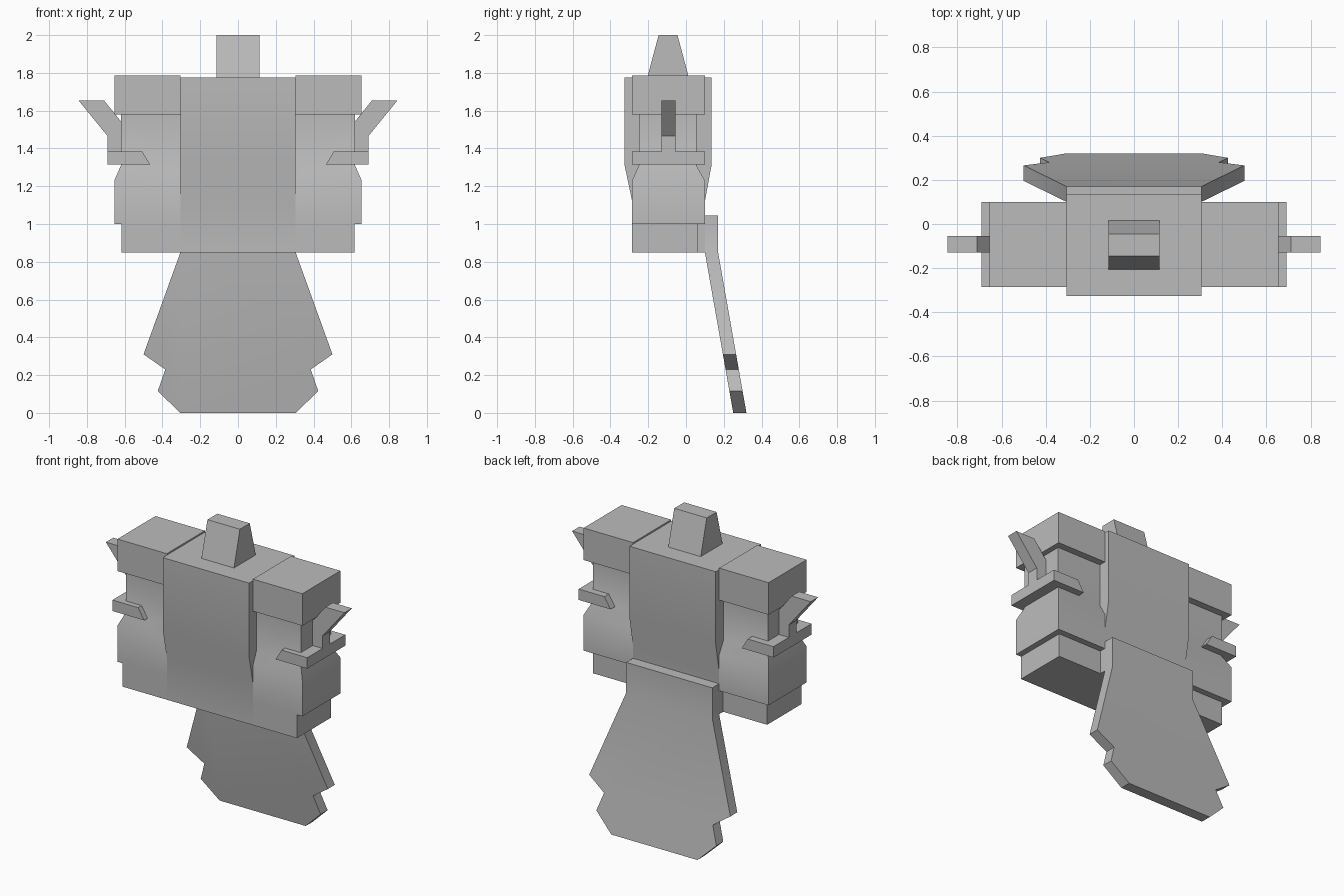
import bpy, bmesh, math

old = bpy.data.objects.get("Cube")
if old:
    bpy.data.objects.remove(old, do_unlink=True)

grey = bpy.data.materials.new("plain_grey")
grey.use_nodes = True
grey.diffuse_color = (0.5, 0.5, 0.5, 1)
grey.node_tree.nodes["Principled BSDF"].inputs["Base Color"].default_value = (0.5, 0.5, 0.5, 1)


def finish(name, bm):
    bmesh.ops.recalc_face_normals(bm, faces=bm.faces)
    mesh = bpy.data.meshes.new(name)
    bm.to_mesh(mesh)
    bm.free()
    mesh.materials.append(grey)
    obj = bpy.data.objects.new(name, mesh)
    bpy.context.collection.objects.link(obj)
    bpy.ops.object.select_all(action='DESELECT')
    obj.select_set(True)
    bpy.context.view_layer.objects.active = obj
    bpy.ops.object.shade_smooth_by_angle(angle=math.radians(30))
    return obj


def loft(name, sections):
    """Stack rectangular sections given as (z, x0, x1, y0, y1)."""
    bm = bmesh.new()
    rings = [[bm.verts.new(p) for p in ((x0, y0, z), (x1, y0, z), (x1, y1, z), (x0, y1, z))]
             for z, x0, x1, y0, y1 in sections]
    for a, b in zip(rings, rings[1:]):
        for i in range(4):
            j = (i + 1) % 4
            bm.faces.new((a[i], a[j], b[j], b[i]))
    bm.faces.new(rings[0])
    bm.faces.new(rings[-1])
    return finish(name, bm)


def prism(name, outline, y0, y1):
    """Extrude an (x, z) outline along y."""
    bm = bmesh.new()
    face = bm.faces.new([bm.verts.new((x, y0, z)) for x, z in outline])
    out = bmesh.ops.extrude_face_region(bm, geom=[face])["geom"]
    bmesh.ops.translate(bm, vec=(0, y1 - y0, 0),
                        verts=[v for v in out if isinstance(v, bmesh.types.BMVert)])
    return finish(name, bm)


# Torso and head
W = 0.305
F, B = -0.285, 0.10
loft("torso", [(0.85, -W, W, F, B), (1.12, -W, W, F, B),
               (1.31, -W, W, -0.325, 0.135), (1.775, -W, W, -0.325, 0.135)])
loft("head", [(1.775, -0.115, 0.115, -0.205, 0.015), (2.0, -0.115, 0.115, -0.145, -0.045)])

# Arms and levers on both sides
for side, s in (("left", 1), ("right", -1)):
    def arm(part, rows):
        loft(f"{side}_{part}", [(z, s * W, s * x, y0, y1) for z, x, y0, y1 in rows])

    def plate(part, outline, y0, y1):
        prism(f"{side}_{part}", [(s * x, z) for x, z in outline], y0, y1)

    arm("shoulder", [(1.58, 0.655, F, B), (1.785, 0.655, F, B)])
    arm("forearm", [(1.0, 0.655, F, B), (1.23, 0.655, F, B),
                    (1.31, 0.62, -0.25, 0.055), (1.58, 0.62, -0.25, 0.055)])
    arm("cuff", [(0.85, 0.617, F, 0.06), (1.0, 0.617, F, 0.06)])
    plate("lever_base", [(0.465, 1.315), (0.69, 1.315), (0.69, 1.385), (0.508, 1.385)], F, B)
    plate("lever", [(0.617, 1.385), (0.69, 1.385), (0.69, 1.465), (0.845, 1.655),
                    (0.71, 1.655), (0.617, 1.54)], -0.13, -0.055)

# Bent tail panel with notched sides
half = [(W, 1.045), (W, 0.85), (0.5, 0.31), (0.385, 0.23), (0.425, 0.115), (W, 0)]
bm = bmesh.new()


def tail_side(x_sign, y):
    return [bm.verts.new((x_sign * x, y + 0.15 * max(0, 0.85 - z) / 0.85, z)) for x, z in half]


loops = []
for y in (0.10, 0.17):
    r, l = tail_side(1, y), tail_side(-1, y)
    bm.faces.new((r[0], r[1], l[1], l[0]))
    bm.faces.new(r[1:] + l[:0:-1])
    loops.append(r + l[::-1])
for i in range(len(loops[0])):
    j = (i + 1) % len(loops[0])
    bm.faces.new((loops[0][i], loops[0][j], loops[1][j], loops[1][i]))
finish("tail_panel", bm)
